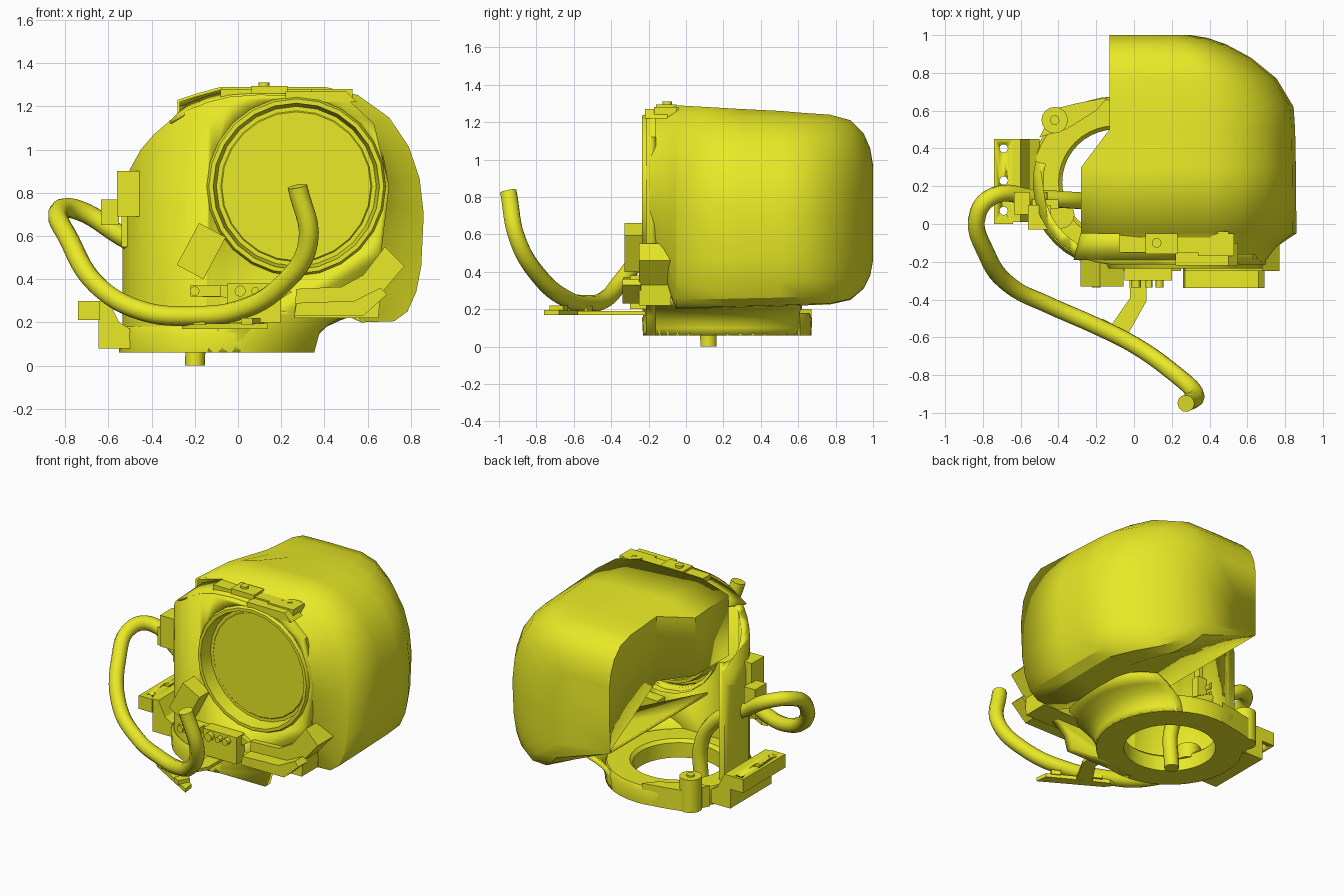
import bpy, bmesh, math
from mathutils import Vector, Matrix

if "Cube" in bpy.data.objects:
    bpy.data.objects.remove(bpy.data.objects["Cube"])

YELLOW = bpy.data.materials.new("yellow_paint")
YELLOW.diffuse_color = (0.82, 0.82, 0.02, 1)
YELLOW.use_nodes = True
YELLOW.node_tree.nodes["Principled BSDF"].inputs["Base Color"].default_value = YELLOW.diffuse_color


def activate(ob):
    bpy.ops.object.select_all(action='DESELECT')
    ob.select_set(True)
    bpy.context.view_layer.objects.active = ob


def finish(name, bm, smooth=True):
    bmesh.ops.remove_doubles(bm, verts=bm.verts, dist=1e-5)
    bmesh.ops.recalc_face_normals(bm, faces=bm.faces)
    me = bpy.data.meshes.new(name)
    bm.to_mesh(me)
    bm.free()
    ob = bpy.data.objects.new(name, me)
    bpy.context.collection.objects.link(ob)
    me.materials.append(YELLOW)
    if smooth:
        activate(ob)
        bpy.ops.object.shade_smooth_by_angle(angle=math.radians(30))
    return ob


def prism(name, pts, axis, a, b):
    """Extrude a closed 2D outline along z (x,y points) or y (x,z points)."""
    bm = bmesh.new()
    def at(p, t):
        return (p[0], p[1], t) if axis == 'z' else (p[0], t, p[1])
    lo = [bm.verts.new(at(p, a)) for p in pts]
    hi = [bm.verts.new(at(p, b)) for p in pts]
    bm.faces.new(lo)
    bm.faces.new(hi)
    for i in range(len(pts)):
        j = (i + 1) % len(pts)
        bm.faces.new((lo[i], lo[j], hi[j], hi[i]))
    return finish(name, bm)


def box(name, x0, x1, y0, y1, z0, z1):
    return prism(name, [(x0, y0), (x1, y0), (x1, y1), (x0, y1)], 'z', z0, z1)


def turned_box(name, centre, size, axis, deg):
    bm = bmesh.new()
    bmesh.ops.create_cube(bm, size=1, matrix=Matrix.Translation(centre)
                          @ Matrix.Rotation(math.radians(deg), 4, axis) @ Matrix.Diagonal((*size, 1)))
    return finish(name, bm)


def apply_first(ob, m):
    activate(ob)
    bpy.ops.object.modifier_move_to_index(modifier=m.name, index=0)
    bpy.ops.object.modifier_apply(modifier=m.name)


def loft(name, rows, cap=False, thick=0.0):
    """Skin between open rows of points; optionally cap the last and thicken."""
    bm = bmesh.new()
    vs = [[bm.verts.new(p) for p in r] for r in rows]
    for r, s in zip(vs, vs[1:]):
        for i in range(len(r) - 1):
            bm.faces.new((r[i], r[i + 1], s[i + 1], s[i]))
    if cap:
        bm.faces.new(vs[-1])
    ob = finish(name, bm)
    if thick:
        m = ob.modifiers.new("thickness", 'SOLIDIFY')
        m.thickness = thick
        apply_first(ob, m)
    return ob


def lathe(name, prof, centre, axis='z', n=32):
    """Revolve (radius, height) points round an axis through centre."""
    rows = []
    for r, h in prof:
        ang = [2 * math.pi * i / n for i in range(n + 1)]
        cs = [(r * math.cos(a), r * math.sin(a)) for a in ang]
        rows.append([Vector(centre) + Vector((c, s, h) if axis == 'z' else (c, h, s)) for c, s in cs])
    return loft(name, rows)


def arc(cx, cy, r, a0, a1, n):
    return [(cx + r * math.cos(math.radians(a0 + (a1 - a0) * i / n)),
             cy + r * math.sin(math.radians(a0 + (a1 - a0) * i / n))) for i in range(n + 1)]


def cyl(name, centre, r, h0, h1, axis='z', n=16):
    return prism(name, arc(*centre, r, 0, 360, n)[:-1], axis, h0, h1)


def boolean(ob, cutter, op='DIFFERENCE'):
    m = ob.modifiers.new("cut", 'BOOLEAN')
    m.operation, m.solver, m.object = op, 'EXACT', cutter
    apply_first(ob, m)
    bpy.data.objects.remove(cutter)


# Motor cover: rounded right-hand section lofted front to back, floor rising to the left
RIGHT = [(0.4, 1), (0.6, .965), (0.79, .87), (0.91, .745), (0.975, .61), (1, .46),
         (0.985, .24), (0.955, .13), (0.9, .045), (0.82, .005), (0.62, 0)]


def cover_section(y, xl, xr, zt, zb, zw, zl):
    d = .06 if xl < -.2 else .005
    pts = [(xl, zw), (xl, zt - d), (xl + .08, zt - d * .55), (xl + .2, zt)]
    pts += [(.1 + (xr - .1) * u, zb + (zt - zb) * v) for u, v in RIGHT] + [(-.13, zl)]
    return [(x, y, z) for x, z in pts]


cover = [cover_section(*s) for s in (
    (-.05, -.28, .86, 1.29, .20, .82, .52),
    (.30, -.28, .857, 1.27, .21, .82, .52),
    (.50, -.13, .853, 1.26, .215, .82, .52),
    (.62, -.13, .845, 1.25, .22, .75, .52),
    (.77, -.13, .755, 1.24, .225, .66, .52),
    (.88, -.13, .62, 1.21, .25, .6, .52),
    (.95, -.13, .49, 1.14, .31, .56, .52),
    (.985, -.13, .39, 1.06, .38, .54, .52),
    (1.0, -.13, .30, .97, .46, .54, .52))]
loft("motor_cover", cover, cap=True, thick=0.015)

# Fascia blending the cover edge into the round motor seat
C = Vector((.27, 0, .83))
rim = [Vector(p) for p in cover[0][3:-1]]
seat, mid = [], []
for p in rim:
    d = p - C
    d.y = 0
    q = C + d.normalized() * .425 + Vector((0, -.2, 0))
    seat.append(q)
    mid.append(p.lerp(q, .6) + Vector((0, .02, 0)))
loft("cover_fascia", [rim, mid, seat])

# Curved front wall: arc in plan, trimmed by an arch seen from the front
plan = arc(-.1, .22, .435, 165, 270, 16) + [(.72, -.215), (.72, -.16)] + arc(-.1, .22, .38, 270, 165, 16)
wall = prism("front_wall", plan, 'z', .06, 1.3)
crown = [(-.535, .8), (-.5, .91), (-.45, 1.0), (-.39, 1.07), (-.32, 1.13), (-.23, 1.185), (-.14, 1.22),
         (-.04, 1.245), (.1, 1.255), (.5, 1.24)]
arch = [(-.56, .05), (-.56, .7)] + crown + [(.63, 1.12), (.7, .83), (.66, .5), (.55, .25),
        (.45, .21), (.38, .16), (.35, .05)]
boolean(wall, prism("arch_cutter", arch, 'y', -.5, .6), 'INTERSECT')
boolean(wall, cyl("seat_cutter", (.27, .83), .40, -.5, .0, 'y', 24))

# Roof closing the gap between wall crown and cover
loft("wall_roof", [[(x, -.19, z) for x, z in crown[4:]],
                   [(max(x, -.28), -.04, z + .03) for x, z in crown[4:]]], thick=.015)

# Round motor seat with recessed disc
lathe("motor_seat", [(.425, -.12), (.415, -.215), (.405, -.235), (.385, -.235), (.37, -.15),
                     (.35, -.15), (.345, -.155), (.0001, -.155)], (.27, 0, .83), 'y', 24)

# Base ring and flare up to the cover
lathe("base_ring", [(.28, .06), (.45, .06), (.455, .15), (.44, .18), (.30, .18), (.28, .16), (.28, .06)],
      (-.1, .22, 0), 'z', 40)
flare = [[(x, y, z) for x, y in arc(-.1 + dx, .22, r, -95, 60, 20)]
         for z, r, dx in ((.06, .45, 0), (.10, .45, .005), (.14, .45, .02), (.18, .45, .06),
                          (.21, .455, .12), (.24, .46, .2))]
loft("base_flare", flare, thick=0.03)

# Ring bosses and side mounting bracket
cyl("rear_boss", (-.42, .55), .07, .06, .28)
cyl("rear_boss_bolt", (-.42, .55), .025, .28, .29)
cyl("side_boss", (-.39, .05), .075, .14, .24)
prism("rear_ear", [(-.5, .46), (-.36, .5), (-.2, .6), (-.14, .67), (-.3, .64), (-.42, .61)], 'z', .06, .2)
bracket = box("side_bracket", -.74, -.64, 0, .45, .21, .30)
for y in (.07, .23, .4):
    boolean(bracket, cyl("hole_cutter", (-.69, y), .022, .1, .4))
prism("bracket_web", [(-.645, .08), (-.5, .08), (-.5, .17), (-.55, .2), (-.6, .3), (-.645, .3)], 'y', .01, .45)

# Top lugs and pin
box("top_bar", -.08, .5, -.15, -.04, 1.23, 1.28)
box("top_lug_left", .06, .23, -.16, -.05, 1.26, 1.295)
lug = box("top_lug_right", .34, .53, -.17, -.05, 1.23, 1.28)
boolean(lug, cyl("lug_hole_cutter", (.42, -.1), .022, 1.2, 1.4))
cyl("top_pin", (.12, -.1), .025, 1.27, 1.31)
prism("top_front_plate", [(.22, 1.23), (.3, 1.22), (.55, 1.22), (.5, 1.27), (.22, 1.27)], 'y', -.22, -.1)

# Front stop block, stepped and turning up to the right
prism("stop_block", [(.26, .22), (.65, .22), (.66, .33), (.77, .46), (.68, .55), (.58, .42),
                     (.48, .365), (.27, .355)], 'y', -.25, -.08)
prism("stop_block_front", [(.26, .23), (.58, .23), (.69, .33), (.66, .36), (.54, .30), (.27, .29)], 'y', -.34, -.24)

# Tilted front box
turned_box("tilted_box", (-.17, -.25, .53), (.14, .16, .22), 'Y', -28 + 56)
box("front_pad", -.22, -.08, -.32, -.2, .32, .37)

# Front bolt bar
prism("bolt_bar", [(-.22, .32), (.2, .31), (.25, .34), (.2, .37), (-.22, .37)], 'y', -.25, -.18)
box("bolt_base", -.05, .2, -.3, -.18, .20, .38)
for x, r in ((-.2, .022), (.01, .026), (.08, .018), (.135, .022)):
    cyl("bar_bolt", (x, .345), r, -.335, -.2, 'y', 12)

# Left connector and hose clip
box("left_connector", -.56, -.44, -.03, .1, .69, .90)
box("hose_clip", -.635, -.55, .05, .17, .65, .77)
box("clip_plate", -.54, -.40, .08, .13, .55, .72)
for z in (.60, .66):
    cyl("clip_bolt", (-.48, z), .022, .12, .17, 'y', 12)

# Hose support arm and clamp plate
prism("support_arm", [(-.03, -.2), (.065, -.2), (.065, -.41), (-.03, -.58), (-.13, -.55), (-.02, -.39)], 'z', .17, .19)
prism("clamp_plate", [(-.26, -.50), (-.22, -.55), (.14, -.76), (.13, -.68), (-.05, -.58), (-.22, -.49)], 'z', .17, .195)
for x, y in ((-.16, -.55), (.06, -.68)):
    turned_box("clamp_block", (x, y, .205), (.06, .08, .03), 'Z', -28)

# Cable hose running from the base, round the left side to the front
path = [(-.2, .12, 0), (-.2, .12, .28), (-.31, .125, .46), (-.54, .14, .60), (-.74, .15, .72),
        (-.825, .06, .72), (-.78, -.16, .58), (-.65, -.33, .37), (-.45, -.43, .255), (-.2, -.54, .23),
        (0, -.64, .255), (.2, -.78, .37), (.325, -.9, .57), (.275, -.95, .83)]
cu = bpy.data.curves.new("cable_hose", 'CURVE')
cu.dimensions = '3D'
cu.bevel_depth, cu.bevel_resolution, cu.use_fill_caps, cu.resolution_u = .046, 3, True, 6
sp = cu.splines.new('BEZIER')
sp.bezier_points.add(len(path) - 1)
for bp, p in zip(sp.bezier_points, path):
    bp.co = p
    bp.handle_left_type = bp.handle_right_type = 'AUTO'
hose = bpy.data.objects.new("cable_hose", cu)
bpy.context.collection.objects.link(hose)
cu.materials.append(YELLOW)
activate(hose)
bpy.ops.object.convert(target='MESH')
bpy.ops.object.shade_smooth_by_angle(angle=math.radians(40))
